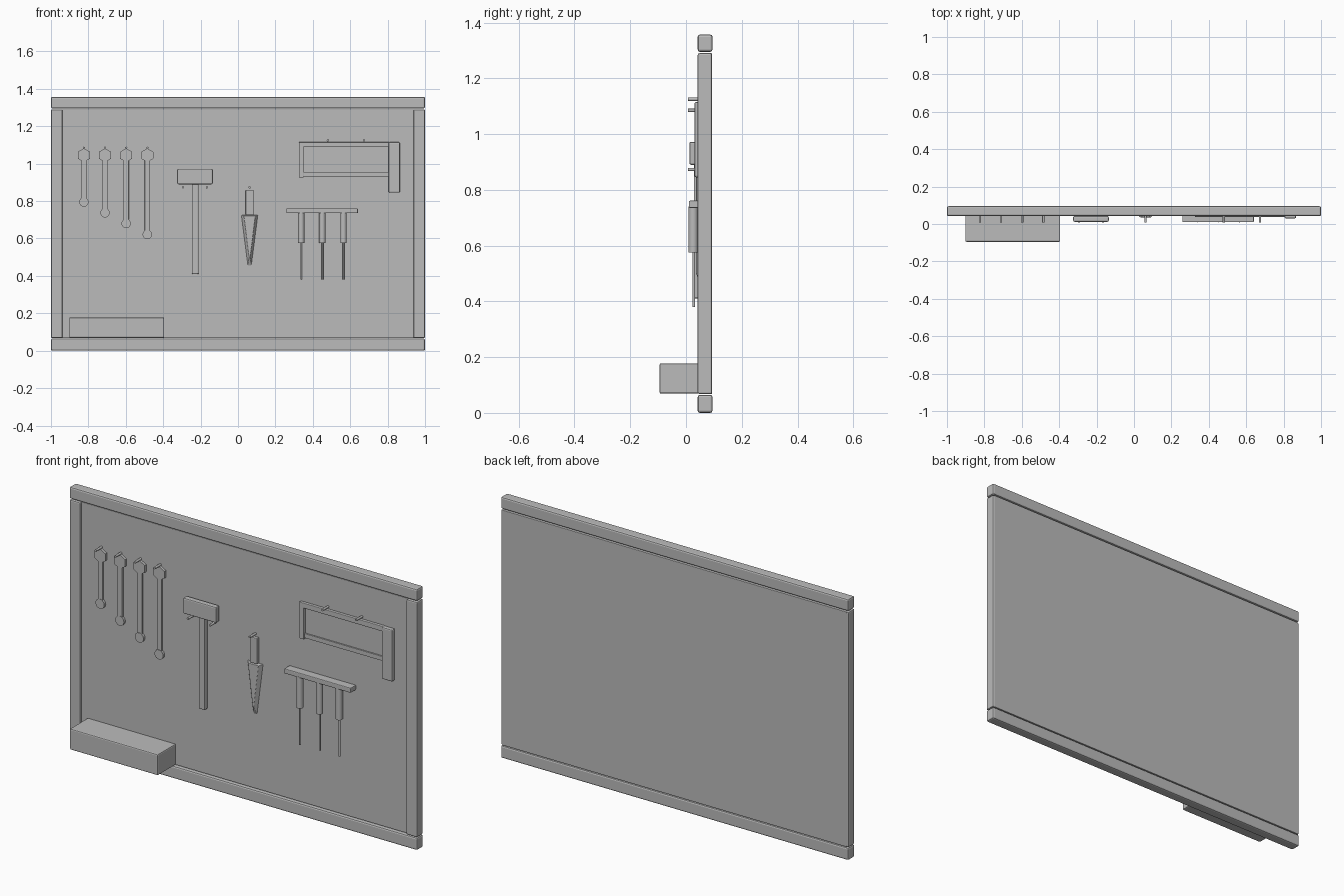
import bpy, bmesh, math
from mathutils import Matrix, Vector

cube = bpy.data.objects.get("Cube")
if cube:
    bpy.data.objects.remove(cube, do_unlink=True)

grey = bpy.data.materials.new("plain grey")
grey.use_nodes = True
grey.diffuse_color = (0.5, 0.5, 0.5, 1)
grey.node_tree.nodes["Principled BSDF"].inputs["Base Color"].default_value = (0.5, 0.5, 0.5, 1)


def finish(name, bm, bevel=0.0, smooth=False):
    bmesh.ops.recalc_face_normals(bm, faces=bm.faces)
    mesh = bpy.data.meshes.new(name)
    bm.to_mesh(mesh)
    bm.free()
    mesh.materials.append(grey)
    obj = bpy.data.objects.new(name, mesh)
    bpy.context.collection.objects.link(obj)
    if bevel:
        mod = obj.modifiers.new("Bevel", 'BEVEL')
        mod.width = bevel
        mod.segments = 2
    if smooth:
        bpy.ops.object.select_all(action='DESELECT')
        obj.select_set(True)
        bpy.context.view_layer.objects.active = obj
        bpy.ops.object.shade_smooth_by_angle(angle=math.radians(35))
    return obj


def box(name, x, y, z, bevel=0.003):
    """Box from (low, high) ranges on each axis."""
    bm = bmesh.new()
    bmesh.ops.create_cube(bm, size=1)
    for v in bm.verts:
        v.co = Vector([lo + (c + 0.5) * (hi - lo) for c, (lo, hi) in zip(v.co, (x, y, z))])
    return finish(name, bm, bevel)


def rod(name, start, end, radius, sides=16):
    """Cylinder between two points."""
    a, b = Vector(start), Vector(end)
    turn = (b - a).to_track_quat('Z', 'Y').to_matrix().to_4x4()
    bm = bmesh.new()
    bmesh.ops.create_cone(bm, cap_ends=True, segments=sides, radius1=radius, radius2=radius,
                          depth=(b - a).length, matrix=Matrix.Translation((a + b) / 2) @ turn)
    return finish(name, bm, smooth=sides > 8)


FRONT, BACK, BOARD = 0.042, 0.095, 0.055


def peg(name, x, z):
    rod(name, (x, 0.007, z), (x, BOARD + 0.005, z), 0.006, 12)


# Board and frame
box("back_board", (-0.99, 0.99), (BOARD, 0.094), (0.068, 1.29), 0.002)
box("bottom_rail", (-1, 1), (FRONT, BACK), (0, 0.065), 0.008)
box("top_rail", (-1, 1), (FRONT, BACK), (1.295, 1.357), 0.008)
for side, name in ((-1, "right_post"), (1, "left_post")):
    box(name, sorted((side, side * 0.938)), (FRONT, 0.093), (0.068, 1.29), 0.006)

# Storage bin at the lower corner
box("storage_bin", (-0.902, -0.395), (-0.095, BOARD), (0.069, 0.178), 0.006)

# Row of wrenches of growing length
for i, low in enumerate((0.795, 0.737, 0.68, 0.622)):
    x = -0.824 + i * 0.113
    rod(f"wrench_head_{i}", (x, FRONT, 1.045), (x, BOARD, 1.045), 0.037, 6)
    box(f"wrench_shaft_{i}", (x - 0.014, x + 0.014), (FRONT + 0.002, BOARD), (low + 0.015, 1.02), 0.002)
    rod(f"wrench_ring_{i}", (x, FRONT, low), (x, BOARD, low), 0.025, 20)
    peg(f"wrench_peg_{i}", x, 1.085)

# Hammer on two pegs
box("hammer_head", (-0.325, -0.135), (0.012, 0.042), (0.89, 0.972), 0.006)
box("hammer_handle", (-0.247, -0.211), (0.028, 0.053), (0.41, 0.895), 0.005)
for x in (-0.294, -0.166):
    peg("hammer_peg", x, 0.873)

# Trowel with a tapered, raised blade
box("trowel_handle", (0.041, 0.084), (0.036, BOARD), (0.725, 0.86), 0.004)
bm = bmesh.new()
rings = []
for y, half, tip, top, low in ((BOARD, 0.045, 0.01, 0.725, 0.455), (0.036, 0.03, 0.003, 0.72, 0.5)):
    rings.append([bm.verts.new((0.062 + dx, y, z))
                  for dx, z in ((-half, top), (half, top), (tip, low), (-tip, low))])
for ring in rings:
    bm.faces.new(ring)
for i in range(4):
    j = (i + 1) % 4
    bm.faces.new((rings[0][i], rings[0][j], rings[1][j], rings[1][i]))
finish("trowel_blade", bm, 0.002)
peg("trowel_peg", 0.062, 0.873)

# Hacksaw
box("saw_back", (0.325, 0.81), (0.038, BOARD), (1.088, 1.115), 0.003)
box("saw_end", (0.325, 0.351), (0.038, BOARD), (0.925, 1.115), 0.003)
box("saw_blade", (0.34, 0.82), (0.044, 0.052), (0.932, 0.955), 0.001)
box("saw_handle", (0.805, 0.866), (0.03, BOARD), (0.845, 1.115), 0.006)
for x in (0.48, 0.674):
    peg("saw_peg", x, 1.125)

# Screwdriver rack
box("tool_rack", (0.258, 0.641), (0.01, BOARD), (0.735, 0.761), 0.004)
for i in range(3):
    x = 0.338 + i * 0.113
    rod(f"screwdriver_handle_{i}", (x, 0.026, 0.575), (x, 0.026, 0.74), 0.017)
    rod(f"screwdriver_shaft_{i}", (x, 0.028, 0.38), (x, 0.028, 0.58), 0.005, 12)
